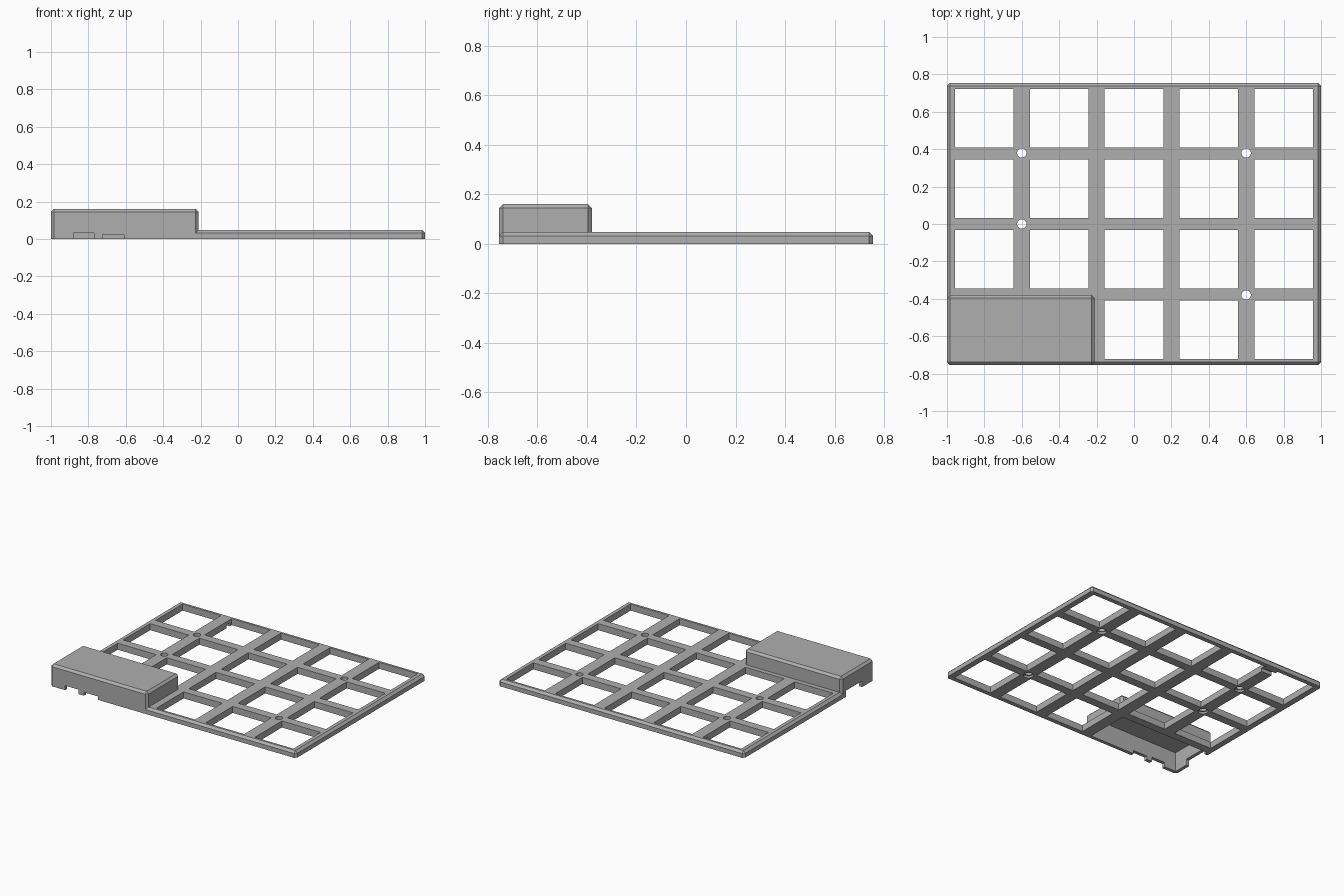
import bpy, bmesh
from mathutils import Matrix, Vector

if "Cube" in bpy.data.objects:
    bpy.data.objects.remove(bpy.data.objects["Cube"], do_unlink=True)

grey = bpy.data.materials.new("mid grey plastic")
grey.use_nodes = True
COLOUR = (0.43, 0.43, 0.43, 1)
grey.diffuse_color = COLOUR
grey.node_tree.nodes["Principled BSDF"].inputs["Base Color"].default_value = COLOUR


def make_object(name, bm):
    mesh = bpy.data.meshes.new(name)
    bm.to_mesh(mesh)
    bm.free()
    mesh.materials.append(grey)
    obj = bpy.data.objects.new(name, mesh)
    bpy.context.scene.collection.objects.link(obj)
    return obj


def add_box(bm, x, y, z):
    """Box from (min, max) pairs; returns its vertices."""
    size = [b - a for a, b in (x, y, z)]
    centre = Vector([(a + b) / 2 for a, b in (x, y, z)])
    m = Matrix.Translation(centre) @ Matrix.Diagonal((*size, 1))
    return bmesh.ops.create_cube(bm, size=1, matrix=m)["verts"]


def chamfered_box(name, x, y, top, chamfer):
    """Slab on the ground with chamfered top rim and upright corners."""
    bm = bmesh.new()
    add_box(bm, x, y, (0, top))
    edges = [e for e in bm.edges if any(v.co.z > top / 2 for v in e.verts)]
    bmesh.ops.bevel(bm, geom=edges, offset=chamfer, segments=1, affect='EDGES')
    return make_object(name, bm)


def boolean(target, bm, operation='DIFFERENCE', other=None):
    """Apply a boolean with a temporary helper, then drop the helper."""
    helper = other or make_object("cutter", bm)
    helper.hide_render = True
    mod = target.modifiers.new("boolean", 'BOOLEAN')
    mod.operation, mod.object, mod.solver = operation, helper, 'EXACT'
    deps = bpy.context.evaluated_depsgraph_get()
    result = bpy.data.meshes.new_from_object(target.evaluated_get(deps))
    target.modifiers.clear()
    target.data = result
    bpy.data.objects.remove(helper, do_unlink=True)


# Base plate with the raised compartment fused on
frame = chamfered_box("grid_frame", (-1, 1), (-0.755, 0.755), 0.048, 0.016)
compartment = chamfered_box("compartment", (-1, -0.21), (-0.755, -0.38), 0.16, 0.016)
boolean(frame, None, 'UNION', compartment)

# Square windows, skipping the two covered by the compartment
PITCH_X, PITCH_Y, HALF = 0.4, 0.377, 0.157
bm = bmesh.new()
for col in range(5):
    for row in range(4):
        if row == 0 and col < 2:
            continue
        cx, cy = (col - 2) * PITCH_X, (row - 1.5) * PITCH_Y
        add_box(bm, (cx - HALF, cx + HALF), (cy - HALF, cy + HALF), (-0.1, 0.1))
boolean(frame, bm)

# Hollow inside of the compartment, open underneath
bm = bmesh.new()
add_box(bm, (-0.975, -0.24), (-0.73, -0.405), (-0.1, 0.142))
boolean(frame, bm)

# Screw holes with a wider seat below
for radius, top in ((0.025, 0.1), (0.034, 0.015)):
    bm = bmesh.new()
    for x, y in ((-0.6, 0.38), (-0.6, 0), (0.6, 0.38), (0.6, -0.38)):
        bmesh.ops.create_cone(bm, cap_ends=True, segments=24, radius1=radius, radius2=radius,
                              depth=top + 0.1, matrix=Matrix.Translation((x, y, (top - 0.1) / 2)))
    boolean(frame, bm)

# Port openings in the front wall, side opening, and cable notches under the ribs
bm = bmesh.new()
add_box(bm, (-0.88, -0.77), (-0.8, -0.7), (-0.1, 0.033))
add_box(bm, (-0.725, -0.61), (-0.8, -0.7), (-0.1, 0.025))
add_box(bm, (-1.1, -0.95), (-0.62, -0.43), (-0.1, 0.045))
add_box(bm, (-0.66, -0.54), (0.66, 0.7), (-0.1, 0.025))
boolean(frame, bm)

for poly in frame.data.polygons:
    poly.use_smooth = False
